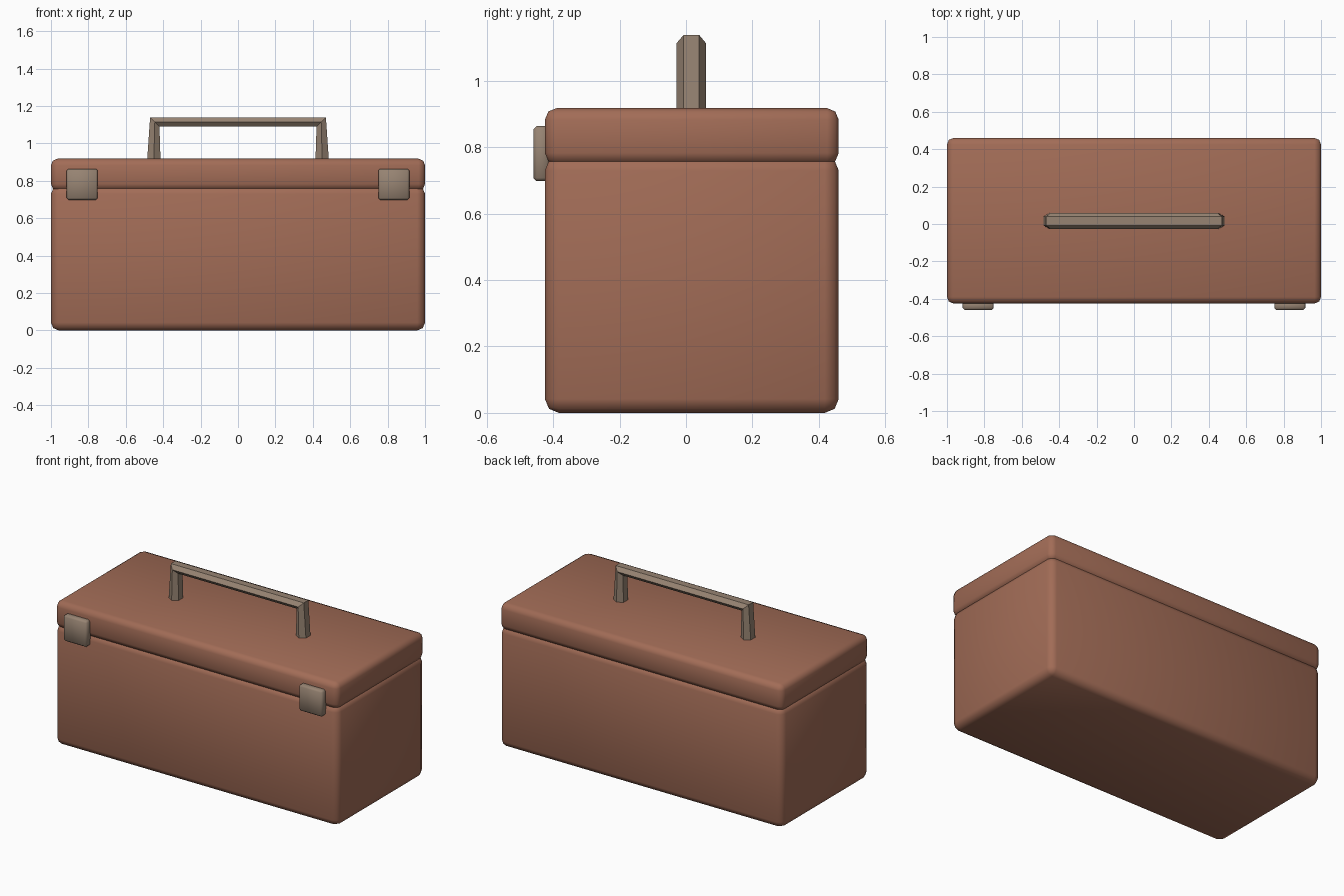
import bpy, bmesh
from mathutils import Vector

if "Cube" in bpy.data.objects:
    bpy.data.objects.remove(bpy.data.objects["Cube"])


def material(name, rgb):
    m = bpy.data.materials.new(name)
    m.diffuse_color = (*rgb, 1)
    m.use_nodes = True
    m.node_tree.nodes["Principled BSDF"].inputs["Base Color"].default_value = m.diffuse_color
    return m


red_brown = material("red brown", (0.36, 0.150, 0.094))
dull_metal = material("dull metal", (0.31, 0.230, 0.170))


def add_object(name, bm, mat):
    bmesh.ops.recalc_face_normals(bm, faces=bm.faces)
    mesh = bpy.data.meshes.new(name)
    bm.to_mesh(mesh)
    bm.free()
    mesh.materials.append(mat)
    ob = bpy.data.objects.new(name, mesh)
    bpy.context.collection.objects.link(ob)
    return ob


def rounded_box(name, lo, hi, bevel, segments, mat):
    lo, hi = Vector(lo), Vector(hi)
    bm = bmesh.new()
    bmesh.ops.create_cube(bm, size=1)
    for v in bm.verts:
        v.co = (lo + hi) / 2 + Vector(a * b for a, b in zip(v.co, hi - lo))
    bmesh.ops.bevel(bm, geom=bm.edges[:], offset=bevel, segments=segments,
                    profile=0.5, affect='EDGES')
    for f in bm.faces:
        f.smooth = True
    return add_object(name, bm, mat)


# Box and lid, overlapping a little so their rounded rims form the seam groove
rounded_box("box_body", (-1, -0.425, 0), (1, 0.46, 0.772), 0.042, 2, red_brown)
rounded_box("lid", (-1, -0.425, 0.748), (1, 0.46, 0.918), 0.035, 2, red_brown)

# Front latches across the seam
for side, x in (("left", -0.833), ("right", 0.833)):
    rounded_box(side + "_latch", (x - 0.083, -0.46, 0.698),
                (x + 0.083, -0.41, 0.864), 0.01, 1, dull_metal)

# Handle: a flattened hexagon swept up one leg, across and down the other
# each station: centre x, centre z, offset x, offset z
half = [(0.45, 0.905, 0.036, 0), (0.445, 1.114, 0.025, 0.025)]
stations = [(-x, z, -dx, dz) for x, z, dx, dz in half]
stations += half[::-1]
hexagon = [(0.044, 0), (0.023, 1), (-0.023, 1), (-0.044, 0), (-0.023, -1), (0.023, -1)]
bm = bmesh.new()
rings = [[bm.verts.new((x + k * dx, 0.016 + y, z + k * dz)) for y, k in hexagon]
         for x, z, dx, dz in stations]
for a, b in zip(rings, rings[1:]):
    for i in range(6):
        j = (i + 1) % 6
        bm.faces.new((a[i], a[j], b[j], b[i]))
bm.faces.new(rings[0])
bm.faces.new(rings[-1])
add_object("handle", bm, dull_metal)
